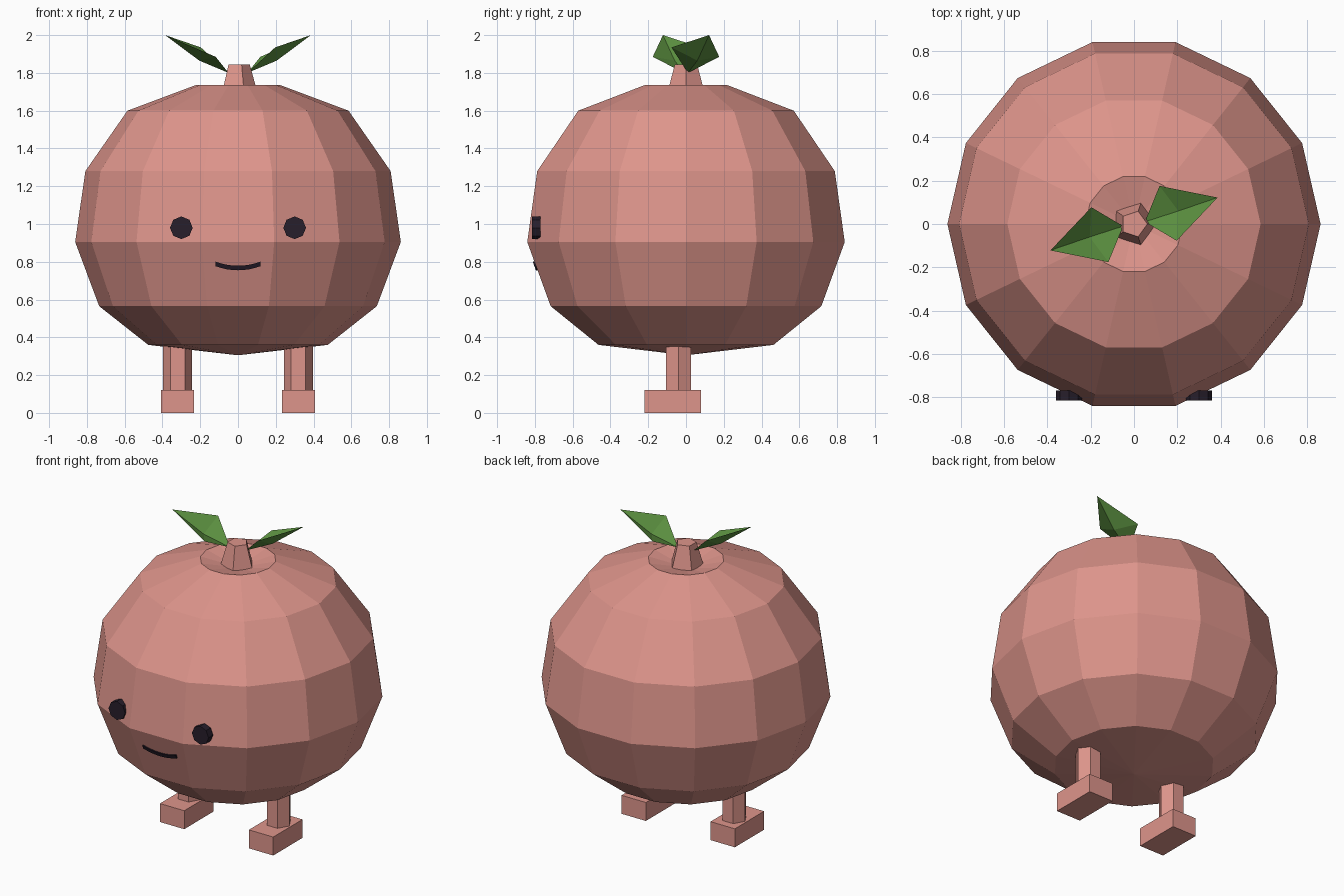
import bpy, bmesh, math
from mathutils import Vector

if "Cube" in bpy.data.objects:
    bpy.data.objects.remove(bpy.data.objects["Cube"])


def material(name, rgb):
    m = bpy.data.materials.new(name)
    m.diffuse_color = (*rgb, 1)
    m.use_nodes = True
    m.node_tree.nodes["Principled BSDF"].inputs["Base Color"].default_value = m.diffuse_color
    return m


PINK = material("peach pink", (0.73, 0.30, 0.26))
GREEN = material("leaf green", (0.11, 0.29, 0.053))
DARK = material("dark plum", (0.02, 0.013, 0.024))


def make(name, verts, faces, mat):
    me = bpy.data.meshes.new(name)
    me.from_pydata([tuple(v) for v in verts], [], faces)
    bm = bmesh.new()
    bm.from_mesh(me)
    bmesh.ops.recalc_face_normals(bm, faces=bm.faces)
    bm.to_mesh(me)
    bm.free()
    me.materials.append(mat)
    ob = bpy.data.objects.new(name, me)
    bpy.context.collection.objects.link(ob)
    return ob


def lathe(name, rings, sides, mat, low=None, high=None):
    """Stack (radius, z) rings; close the ends with a flat cap or a fan to a pole."""
    verts = [(r * math.cos(math.tau * i / sides), r * math.sin(math.tau * i / sides), z)
             for r, z in rings for i in range(sides)]
    faces = [(k * sides + i, k * sides + (i + 1) % sides,
              (k + 1) * sides + (i + 1) % sides, (k + 1) * sides + i)
             for k in range(len(rings) - 1) for i in range(sides)]
    for pole, start in ((low, 0), (high, (len(rings) - 1) * sides)):
        loop = [start + i for i in range(sides)]
        if pole is None:
            faces.append(loop)
        else:
            verts.append((0, 0, pole))
            faces += [(loop[i], loop[(i + 1) % sides], len(verts) - 1) for i in range(sides)]
    return make(name, verts, faces, mat)


# Round body with a dimpled top, and the stem in the dimple
body_rings = [(0.475, 0.36), (0.735, 0.565), (0.862, 0.905),
              (0.808, 1.28), (0.585, 1.6), (0.225, 1.735)]
lathe("body", body_rings, 14, PINK, low=0.305, high=1.68)
lathe("stem", [(0.105, 1.69), (0.062, 1.845)], 5, PINK)

# Two keeled leaves, one the half-turn copy of the other
leaf = [(0.05, 0.01, 1.80), (0.118, 0.176, 1.885), (0.386, 0.122, 2.0),
        (0.197, -0.077, 1.935), (0.205, 0.06, 1.865)]
for side, s in (("right", 1), ("left", -1)):
    make("leaf_" + side, [(s * x, s * y, z) for x, y, z in leaf],
         [(0, 4, 1), (1, 4, 2), (2, 4, 3), (3, 4, 0)], GREEN)

# Legs, feet and eyes on both sides
for side, s in (("right", 1), ("left", -1)):
    leg = lathe("leg_" + side, [(0.077, 0.1), (0.077, 0.42)], 6, PINK)
    leg.location = (s * 0.32, -0.04, 0)

    bpy.ops.mesh.primitive_cube_add(size=1, location=(s * 0.32, -0.07, 0.06))
    foot = bpy.context.object
    foot.name = "foot_" + side
    foot.scale = (0.175, 0.30, 0.12)
    foot.data.materials.append(PINK)

    eye = lathe("eye_" + side, [(0.06, -0.023), (0.06, 0.023)], 8, DARK)
    eye.rotation_euler.x = math.pi / 2
    eye.location = (s * 0.3, -0.793, 0.98)


# Smile: a thin curved strip lying on the sloping front face
def on_face(x, z, lift):
    r = 0.735 + (z - 0.565) / 0.34 * 0.127
    return Vector((x, -r * math.cos(math.pi / 14) - lift, z))


n = 8
verts, faces = [], []
for i in range(n + 1):
    x = -0.12 + 0.24 * i / n
    z = 0.767 + 0.022 * (x / 0.12) ** 2
    verts += [on_face(x, z + dz, lift)
              for dz, lift in ((-0.012, 0), (0.012, 0), (0.012, 0.009), (-0.012, 0.009))]
for i in range(n):
    a, b = 4 * i, 4 * i + 4
    faces += [(a + j, a + (j + 1) % 4, b + (j + 1) % 4, b + j) for j in range(4)]
faces += [(0, 1, 2, 3), tuple(range(4 * n, 4 * n + 4))]
make("smile", verts, faces, DARK)
